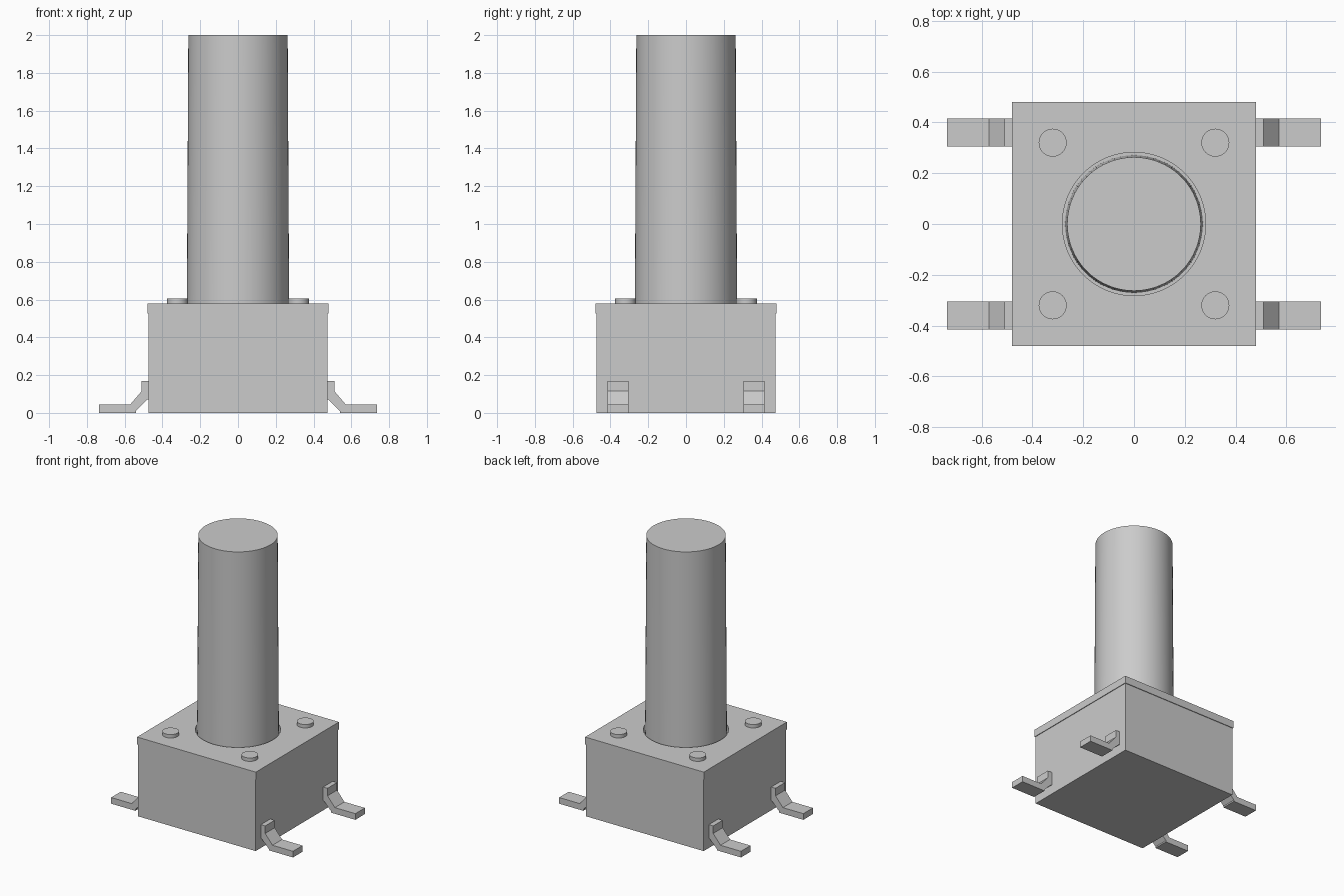
import bpy, bmesh, math

old = bpy.data.objects.get("Cube")
if old:
    bpy.data.objects.remove(old, do_unlink=True)

GREY = (0.6, 0.6, 0.6, 1)
grey = bpy.data.materials.new("plain grey")
grey.use_nodes = True
grey.diffuse_color = GREY
grey.node_tree.nodes["Principled BSDF"].inputs["Base Color"].default_value = GREY


def finish(name, bm, smooth=False):
    bmesh.ops.recalc_face_normals(bm, faces=bm.faces)
    mesh = bpy.data.meshes.new(name)
    bm.to_mesh(mesh)
    bm.free()
    mesh.materials.append(grey)
    obj = bpy.data.objects.new(name, mesh)
    bpy.context.collection.objects.link(obj)
    if smooth:
        bpy.ops.object.select_all(action="DESELECT")
        obj.select_set(True)
        bpy.context.view_layer.objects.active = obj
        bpy.ops.object.shade_smooth_by_angle(angle=math.radians(30))
    return obj


def box(name, half, z0, z1):
    bm = bmesh.new()
    bmesh.ops.create_cube(bm, size=1)
    for v in bm.verts:
        v.co = (v.co.x * 2 * half, v.co.y * 2 * half, z1 if v.co.z > 0 else z0)
    return finish(name, bm)


def cylinder(name, x, y, r0, r1, z0, z1, sides):
    bm = bmesh.new()
    bmesh.ops.create_cone(bm, cap_ends=True, segments=sides,
                          radius1=r0, radius2=r1, depth=z1 - z0)
    bmesh.ops.translate(bm, verts=bm.verts, vec=(x, y, (z0 + z1) / 2))
    return finish(name, bm, smooth=True)


def leg(name, sx, sy):
    # Bent terminal: side profile extruded across its width
    profile = [(0.47, 0.17), (0.51, 0.17), (0.51, 0.115), (0.57, 0.045),
               (0.735, 0.045), (0.735, 0), (0.54, 0), (0.54, 0.01), (0.48, 0.07), (0.47, 0.07)]
    bm = bmesh.new()
    face = bm.faces.new([bm.verts.new((sx * x, sy * 0.305, z)) for x, z in profile])
    new = bmesh.ops.extrude_face_region(bm, geom=[face])["geom"]
    moved = [g for g in new if isinstance(g, bmesh.types.BMVert)]
    bmesh.ops.translate(bm, verts=moved, vec=(0, sy * 0.11, 0))
    finish(name, bm)


# Housing with a slightly overhanging cover
box("housing", 0.475, 0, 0.525)
cover = box("cover_plate", 0.48, 0.525, 0.58)

# Round opening in the cover
cutter = cylinder("opening_cutter", 0, 0, 0.282, 0.282, 0.5, 0.62, 64)
cutter.hide_render = True
cutter.hide_viewport = True
cut = cover.modifiers.new("opening", "BOOLEAN")
cut.operation = "DIFFERENCE"
cut.solver = "EXACT"
cut.object = cutter

# Tapered push button
cylinder("plunger", 0, 0, 0.271, 0.263, 0.52, 2.0, 64)

# Corner rivets and terminals
for sx, side in ((1, "left"), (-1, "right")):
    for sy, end in ((-1, "front"), (1, "back")):
        cylinder(f"rivet_{end}_{side}", sx * 0.32, sy * 0.32, 0.055, 0.055, 0.57, 0.605, 32)
        leg(f"terminal_{end}_{side}", sx, sy)
